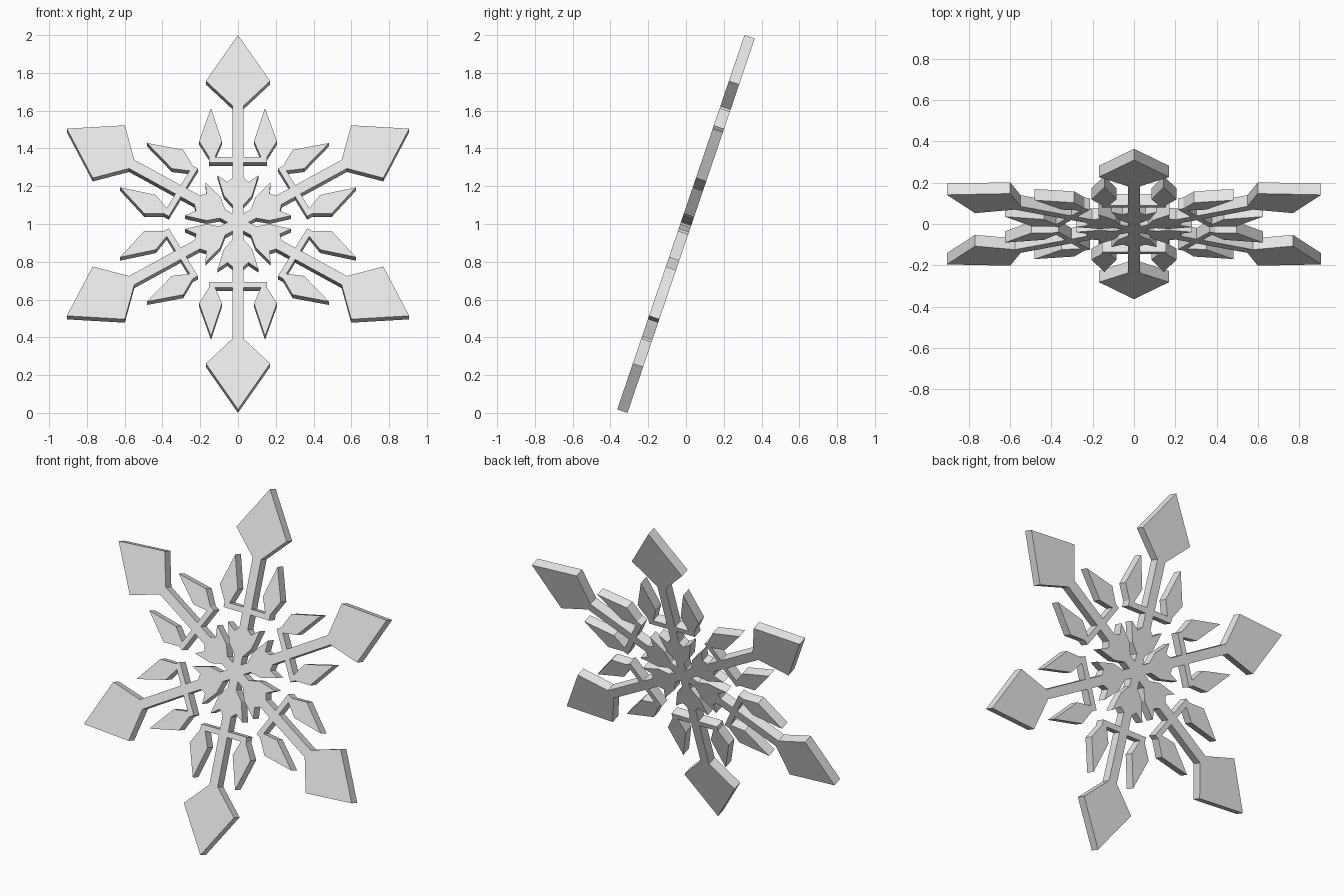
import bpy
import bmesh
from math import radians
from mathutils import Matrix, Vector

if "Cube" in bpy.data.objects:
    bpy.data.objects.remove(bpy.data.objects["Cube"], do_unlink=True)

THICKNESS = 0.0575
LEAN = 18.78        # degrees the plate leans back
STEM = 0.028        # half width of a stem

# Plain grey material
grey = bpy.data.materials.new("light_grey")
grey.use_nodes = True
colour = (0.8, 0.8, 0.8, 1)
grey.diffuse_color = colour
grey.node_tree.nodes["Principled BSDF"].inputs["Base Color"].default_value = colour

# Right half of one arm, from the hub outwards: (offset from arm axis, distance from hub)
inner_barb = [(STEM, 0.095), (0.075, 0.15), (0.108, 0.262), (0.055, 0.225), (STEM, 0.25)]
side_branch = [(STEM, 0.334), (0.154, 0.334), (0.154, 0.366), (0.206, 0.453),
               (0.143, 0.638), (0.085, 0.453), (0.121, 0.366), (STEM, 0.366)]
end_diamond = [(STEM, 0.65), (0.17, 0.79)]
half_arm = inner_barb + side_branch + end_diamond

# Whole arm: hub corner, right side, tip, mirrored left side
arm = [(STEM, STEM * 3 ** 0.5)] + half_arm + [(0, 1.0465)]
arm += [(-x, y) for x, y in reversed(half_arm)]

# Six arms make one closed outline
bm = bmesh.new()
outline = []
for i in range(6):
    turn = Matrix.Rotation(radians(60 * i), 4, 'Z')
    outline += [bm.verts.new(turn @ Vector((x, y, -THICKNESS / 2))) for x, y in arm]
face = bm.faces.new(outline)

# Thicken the outline into a plate
plate = bmesh.ops.extrude_face_region(bm, geom=[face], use_keep_orig=True)
top = [v for v in plate["geom"] if isinstance(v, bmesh.types.BMVert)]
bmesh.ops.translate(bm, verts=top, vec=(0, 0, THICKNESS))
bmesh.ops.recalc_face_normals(bm, faces=bm.faces)

# Stand the plate up, leaning back
stand = Matrix.Translation((0, 0, 1)) @ Matrix.Rotation(radians(90 - LEAN), 4, 'X')
bmesh.ops.transform(bm, matrix=stand, verts=bm.verts)

mesh = bpy.data.meshes.new("snowflake")
bm.to_mesh(mesh)
bm.free()
mesh.materials.append(grey)
bpy.context.collection.objects.link(bpy.data.objects.new("snowflake", mesh))
